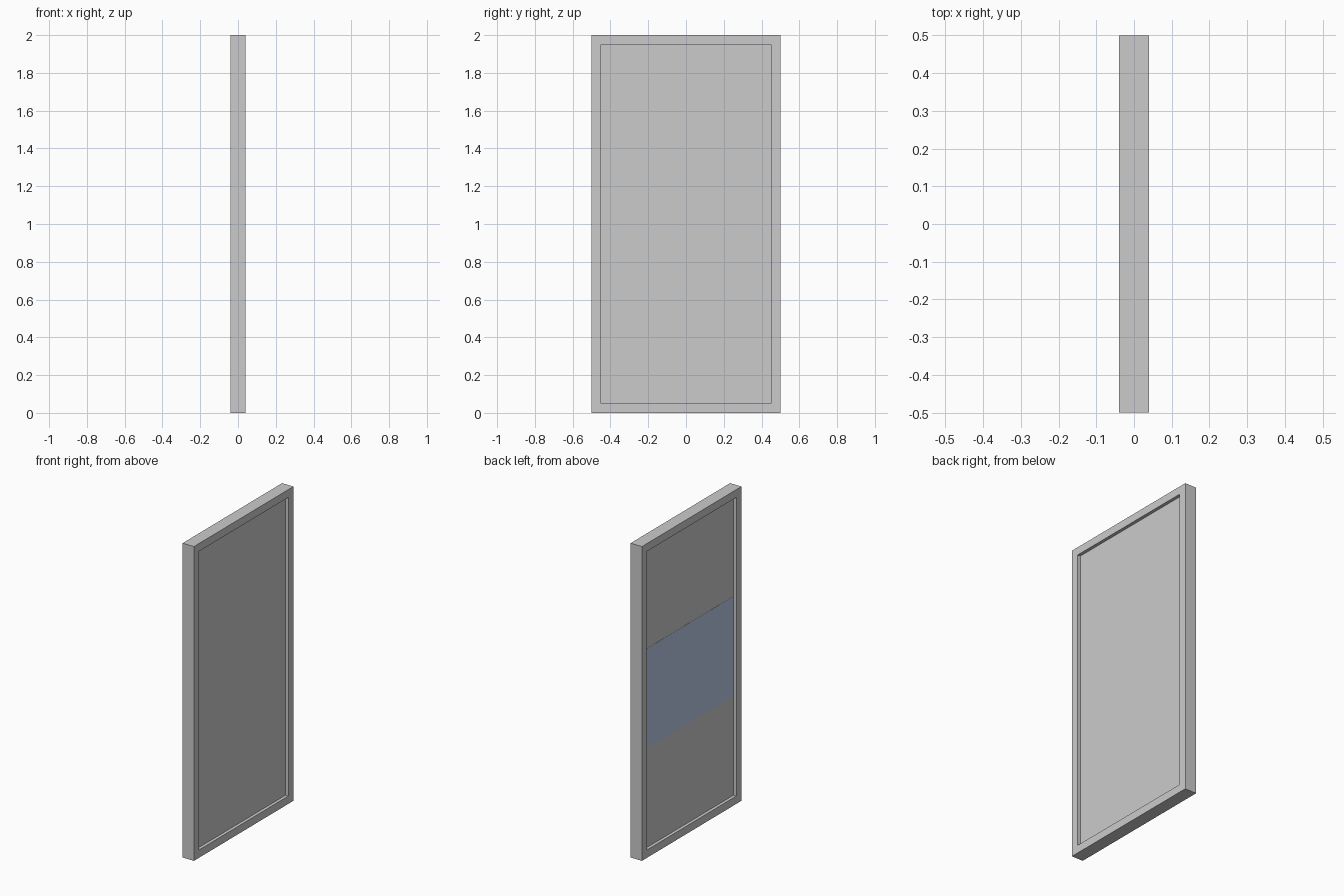
import bpy, bmesh

if "Cube" in bpy.data.objects:
    bpy.data.objects.remove(bpy.data.objects["Cube"])

DEPTH, WIDTH, HEIGHT = 0.08, 1.0, 2.0
BORDER, RECESS = 0.05, 0.02
IN_W, IN_H = WIDTH - 2 * BORDER, HEIGHT - 2 * BORDER


def add_object(name, bm):
    bmesh.ops.recalc_face_normals(bm, faces=bm.faces)
    mesh = bpy.data.meshes.new(name)
    bm.to_mesh(mesh)
    bm.free()
    obj = bpy.data.objects.new(name, mesh)
    bpy.context.collection.objects.link(obj)
    return obj


def box_bmesh(size, x=0.0):
    bm = bmesh.new()
    bmesh.ops.create_cube(bm, size=1)
    bmesh.ops.scale(bm, vec=size, verts=bm.verts)
    bmesh.ops.translate(bm, vec=(x, 0, HEIGHT / 2), verts=bm.verts)
    return bm


# Outer frame: inset both broad faces, then join the openings through
bm = box_bmesh((DEPTH, WIDTH, HEIGHT))
broad = [f for f in bm.faces if abs(f.normal.x) > 0.9]
bmesh.ops.inset_individual(bm, faces=broad, thickness=BORDER, use_even_offset=True)
rims = list({e for f in broad for e in f.edges})
bmesh.ops.delete(bm, geom=broad, context='FACES_ONLY')
bmesh.ops.bridge_loops(bm, edges=rims)
add_object("frame", bm)

# Recessed panel filling the opening
panel_depth = DEPTH - 2 * RECESS
add_object("panel", box_bmesh((panel_depth, IN_W, IN_H)))

# Blue band across the middle third of the left side
band = add_object("blue_band", box_bmesh((0.002, IN_W, IN_H / 3), -panel_depth / 2))
blue = bpy.data.materials.new("blue")
blue.diffuse_color = (0.5, 0.6, 0.8, 1)
blue.use_nodes = True
blue.node_tree.nodes["Principled BSDF"].inputs["Base Color"].default_value = blue.diffuse_color
band.data.materials.append(blue)
